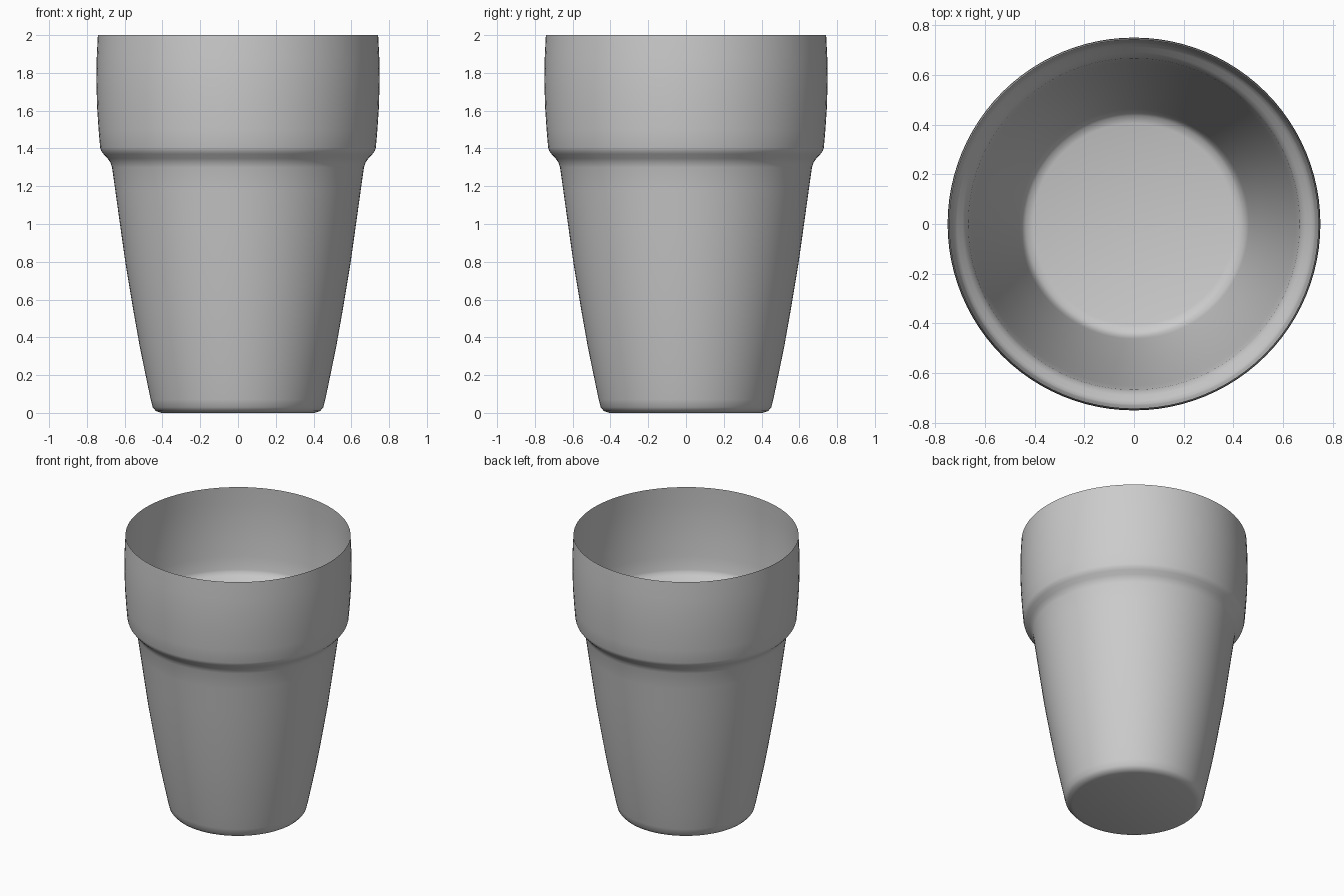
import bpy
import bmesh
import math

cube = bpy.data.objects.get("Cube")
if cube:
    bpy.data.objects.remove(cube, do_unlink=True)

SEGMENTS = 96

# Plain grey material
grey = bpy.data.materials.new("plain grey")
grey.use_nodes = True
colour = (0.6, 0.6, 0.6, 1)
grey.diffuse_color = colour
grey.node_tree.nodes["Principled BSDF"].inputs["Base Color"].default_value = colour

# Radius and height, from the base up to the open rim
profile = [
    (0.0, 0.0), (0.405, 0.0), (0.435, 0.01), (0.452, 0.03), (0.462, 0.07),
    (0.485, 0.18), (0.52, 0.35), (0.552, 0.53), (0.594, 0.78), (0.625, 1.0),
    (0.65, 1.18), (0.667, 1.3), (0.675, 1.325), (0.69, 1.347), (0.712, 1.37),
    (0.725, 1.388), (0.73, 1.405), (0.738, 1.5), (0.746, 1.62),
    (0.75, 1.76), (0.748, 1.88), (0.742, 2.0),
]

# Thin tapered pot wall with its base, turned around the z axis
bm = bmesh.new()
verts = [bm.verts.new((r, 0, z)) for r, z in profile]
edges = [bm.edges.new(pair) for pair in zip(verts, verts[1:])]
bmesh.ops.spin(bm, geom=verts + edges, cent=(0, 0, 0), axis=(0, 0, 1),
               angle=math.tau, steps=SEGMENTS, use_merge=False)
bmesh.ops.remove_doubles(bm, verts=bm.verts, dist=0.0005)
bmesh.ops.recalc_face_normals(bm, faces=bm.faces)

# The outside of the wall faces away from the axis
bm.faces.ensure_lookup_table()
wall = max(bm.faces, key=lambda f: f.calc_center_median().z)
centre = wall.calc_center_median()
if wall.normal.x * centre.x + wall.normal.y * centre.y < 0:
    bmesh.ops.reverse_faces(bm, faces=bm.faces)

mesh = bpy.data.meshes.new("pot")
bm.to_mesh(mesh)
bm.free()
mesh.materials.append(grey)
pot = bpy.data.objects.new("pot", mesh)
bpy.context.collection.objects.link(pot)

# Smooth shading
bpy.ops.object.select_all(action="DESELECT")
pot.select_set(True)
bpy.context.view_layer.objects.active = pot
bpy.ops.object.shade_smooth_by_angle(angle=math.radians(40))
